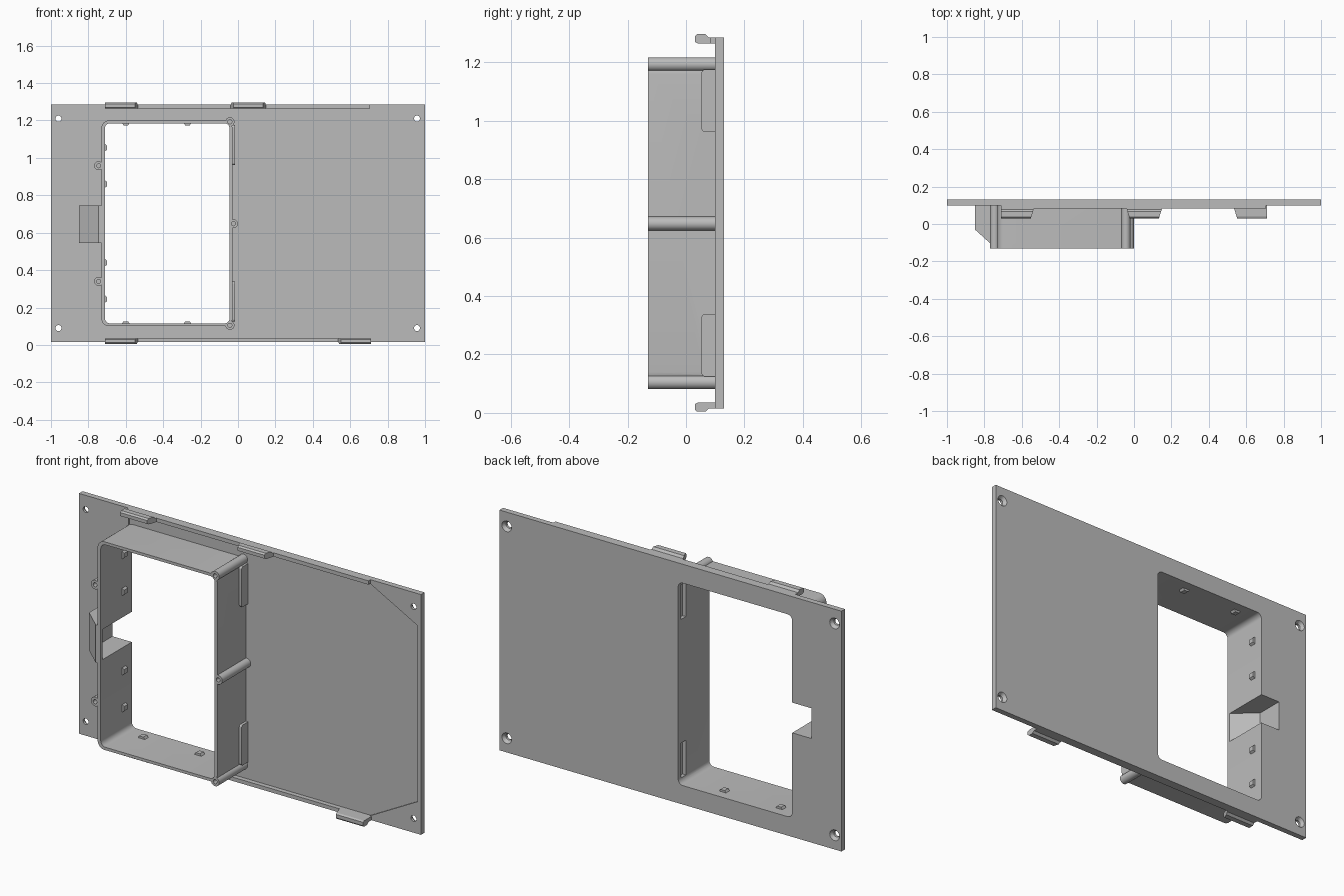
import bpy, bmesh, math
from mathutils import Vector

old = bpy.data.objects.get("Cube")
if old:
    bpy.data.objects.remove(old)

grey = bpy.data.materials.new("matt grey")
grey.use_nodes = True
grey.diffuse_color = (0.5, 0.5, 0.5, 1)
grey.node_tree.nodes["Principled BSDF"].inputs["Base Color"].default_value = (0.5, 0.5, 0.5, 1)

# maps (u, v, depth) to (x, y, z) for each extrusion axis
ORDER = {"x": lambda u, v, d: (d, u, v), "y": lambda u, v, d: (u, d, v), "z": lambda u, v, d: (u, v, d)}


def finish(name, bm):
    bmesh.ops.recalc_face_normals(bm, faces=bm.faces)
    mesh = bpy.data.meshes.new(name)
    bm.to_mesh(mesh)
    bm.free()
    mesh.materials.append(grey)
    ob = bpy.data.objects.new(name, mesh)
    bpy.context.collection.objects.link(ob)
    return ob


def prism(name, points, a, b, axis="y"):
    bm = bmesh.new()
    place = ORDER[axis]
    base = bm.faces.new([bm.verts.new(place(u, v, a)) for u, v in points])
    ext = bmesh.ops.extrude_face_region(bm, geom=[base])
    verts = [e for e in ext["geom"] if isinstance(e, bmesh.types.BMVert)]
    bmesh.ops.translate(bm, verts=verts, vec=Vector(place(0, 0, b - a)))
    return finish(name, bm)


def rounded(x0, x1, z0, z1, r, steps=6):
    pts = []
    corners = [(x1 - r, z1 - r), (x0 + r, z1 - r), (x0 + r, z0 + r), (x1 - r, z0 + r)]
    for i, (cx, cz) in enumerate(corners):
        for k in range(steps + 1):
            t = (i + k / steps) * math.pi / 2
            pts.append((cx + r * math.cos(t), cz + r * math.sin(t)))
    return pts


def box(name, x0, x1, y0, y1, z0, z1):
    return prism(name, [(x0, z0), (x1, z0), (x1, z1), (x0, z1)], y0, y1)


def cone(name, x, z, r0, r1, y0, y1, sides=24):
    bm = bmesh.new()
    rings = []
    for r, y in ((r0, y0), (r1, y1)):
        rings.append([bm.verts.new((x + r * math.cos(t * math.tau / sides), y,
                                    z + r * math.sin(t * math.tau / sides))) for t in range(sides)])
        bm.faces.new(rings[-1])
    for i in range(sides):
        j = (i + 1) % sides
        bm.faces.new((rings[0][i], rings[0][j], rings[1][j], rings[1][i]))
    return finish(name, bm)


def combine(ob, tools, mode="DIFFERENCE"):
    bpy.context.view_layer.objects.active = ob
    for tool in tools:
        mod = ob.modifiers.new(mode.lower(), "BOOLEAN")
        mod.operation, mod.solver, mod.object = mode, "EXACT", tool
        bpy.ops.object.modifier_apply(modifier=mod.name)
        bpy.data.objects.remove(tool)


MID = 0.65          # height of the plate centre
BACK, FACE = 0.13, 0.10


def window(y0=-0.3, y1=0.3):
    return prism("window_cutter", rounded(-0.712, -0.045, 0.115, 1.185, 0.028), y0, y1)


def duct_cutter():
    path = [(-0.825, 0.2), (-0.825, -0.015), (-0.71, -0.115), (-0.6, -0.115), (-0.6, 0.2)]
    return prism("duct_cutter", path, 0.565, 0.725, "z")


# back plate with shallow front recess, window and countersunk holes
plate = box("back_plate", -1, 1, FACE, BACK, 0.015, 1.285)
recess = [(-0.71, 0.035), (0.7, 0.035), (0.98, 0.185), (0.98, 1.115), (0.7, 1.265), (-0.71, 1.265)]
cuts = [prism("recess_cutter", recess, 0, FACE + 0.008), window(), duct_cutter()]
for x in (-0.96, 0.957):
    for z in (0.09, 1.21):
        cuts.append(cone("hole_cutter", x, z, 0.016, 0.016, 0, 0.2))
        cuts.append(cone("sink_cutter", x, z, 0.012, 0.03, 0.108, 0.132))
combine(plate, cuts)

# deep rectangular frame with pocket ribs and a side duct
frame = prism("window_frame", rounded(-0.73, -0.03, 0.1, 1.2, 0.04), -0.13, 0.115)
duct = [(-0.85, 0.11), (-0.85, -0.03), (-0.745, -0.125), (-0.72, -0.125), (-0.72, 0.11)]
adds = [prism("duct", duct, 0.545, 0.745, "z")]
for z0, z1 in ((0.125, 0.338), (0.962, 1.175)):
    adds.append(prism("pocket_rib", rounded(0.053, 0.15, z0, z1, 0.012), -0.04, -0.016, "x"))
combine(frame, adds, "UNION")
trims = [window(), duct_cutter(), box("trim_cutter", -0.2, 0.1, 0.115, 0.2, 0, 1.3)]
for z0, z1 in ((0.14, 0.323), (0.977, 1.16)):
    trims.append(box("pocket_cutter", -0.06, -0.027, 0.066, 0.108, z0, z1))
combine(frame, trims)

# screw bosses along the frame
bosses = []
for x, z in ((-0.043, 0.105), (-0.043, 1.193), (-0.025, 0.648), (-0.745, 0.34), (-0.745, 0.958)):
    boss = cone("screw_boss", x, z, 0.024, 0.024, -0.13, 0.112)
    combine(boss, [window(), cone("screw_cutter", x, z, 0.011, 0.011, -0.2, -0.03, 16)])
    bosses.append(boss)
combine(frame, [cone("screw_cutter", b[0], b[1], 0.011, 0.011, -0.2, -0.03, 16)
                for b in ((-0.043, 0.105), (-0.043, 1.193), (-0.025, 0.648), (-0.745, 0.34), (-0.745, 0.958))])

# small snap bumps inside the frame
bumps = []
for z in (0.245, 0.44, 0.86, 1.055):
    wedge = [(-0.715, z - 0.022), (-0.701, z - 0.012), (-0.701, z + 0.012), (-0.715, z + 0.022)]
    bumps.append(prism("side_bump", wedge, 0.05, 0.08))
for x in (-0.6, -0.27):
    for edge, d in ((0.112, 1), (1.188, -1)):
        wedge = [(x - 0.022, edge), (x - 0.012, edge + 0.014 * d), (x + 0.012, edge + 0.014 * d), (x + 0.022, edge)]
        bumps.append(prism("end_bump", wedge, 0.05, 0.08))

# raised rims and hooked tabs along the top and bottom edges
tabs = []
for side, spans in ((1, ((-0.71, -0.535, 0, 1), (-0.04, 0.15, 1, 1))),
                    (-1, ((-0.71, -0.535, 0, 1), (0.535, 0.71, 1, 0)))):
    z_in, z_edge = MID + side * 0.615, MID + side * 0.635
    box("edge_rim", -0.71, 0.705, 0.083, 0.112, min(z_in, z_edge), max(z_in, z_edge))
    for x0, x1, slope0, slope1 in spans:
        # hook cross-section, with sloped ends cut off
        section = [(0.1, 0.615), (0.04, 0.615), (0.03, 0.62), (0.03, 0.638), (0.038, 0.646),
                   (0.066, 0.646), (0.077, 0.635), (0.1, 0.635)]
        tab = prism("hook_tab", [(y, MID + side * h) for y, h in section], x0, x1, "x")
        ends = [(x0 + 0.02 * slope0, 0.02), (x1 - 0.02 * slope1, 0.02), (x1, 0.083), (x1, 0.12), (x0, 0.12), (x0, 0.083)]
        combine(tab, [prism("end_shape", ends, -0.1, 1.4, "z")], "INTERSECT")
        tabs.append(tab)

# smooth the round parts while keeping edges crisp
bpy.ops.object.select_all(action="DESELECT")
for ob in [plate, frame] + bosses:
    ob.select_set(True)
bpy.context.view_layer.objects.active = frame
bpy.ops.object.shade_smooth_by_angle(angle=math.radians(30))
